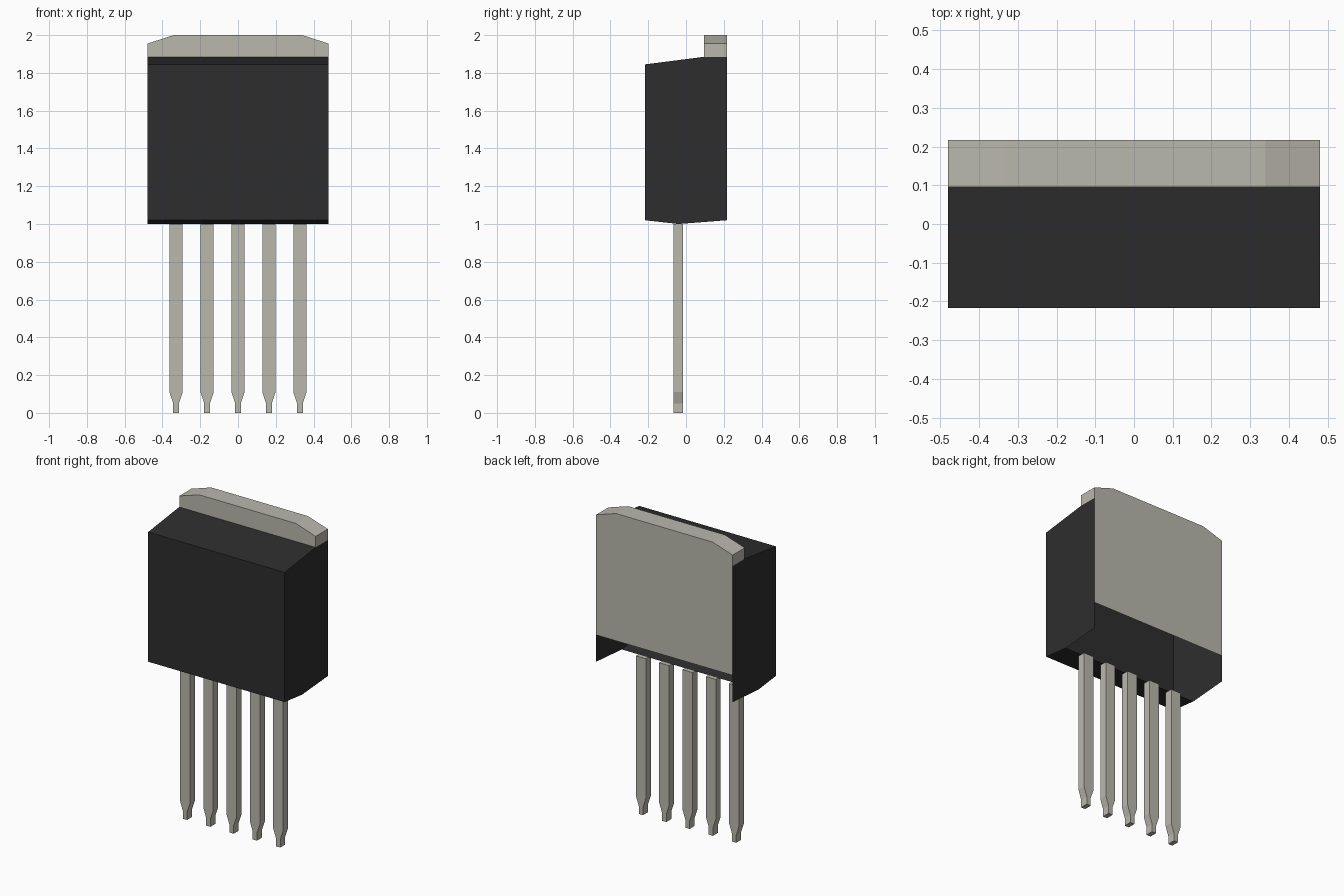
import bpy
import bmesh

cube = bpy.data.objects.get("Cube")
if cube:
    bpy.data.objects.remove(cube, do_unlink=True)


def make_material(name, rgb):
    mat = bpy.data.materials.new(name)
    mat.use_nodes = True
    colour = (*rgb, 1.0)
    mat.diffuse_color = colour
    mat.node_tree.nodes["Principled BSDF"].inputs["Base Color"].default_value = colour
    return mat


black = make_material("black plastic", (0.027, 0.027, 0.027))
metal = make_material("tinned metal", (0.49, 0.48, 0.42))


def prism(profile, start, end, place, skip=(), caps=(True, True)):
    """Sweep a closed profile from start to end, leaving out the sides in skip."""
    bm = bmesh.new()
    near = [bm.verts.new(place(u, v, start)) for u, v in profile]
    far = [bm.verts.new(place(u, v, end)) for u, v in profile]
    count = len(profile)
    for i in range(count):
        j = (i + 1) % count
        if i not in skip:
            bm.faces.new((near[i], near[j], far[j], far[i]))
    if caps[0]:
        bm.faces.new(near)
    if caps[1]:
        bm.faces.new(far[::-1])
    return bm, near, far


def finish(name, bm, mat):
    bmesh.ops.recalc_face_normals(bm, faces=bm.faces[:])
    mesh = bpy.data.meshes.new(name)
    bm.to_mesh(mesh)
    bm.free()
    mesh.materials.append(mat)
    obj = bpy.data.objects.new(name, mesh)
    bpy.context.collection.objects.link(obj)
    return obj


def along_x(u, v, w):
    return (w, u, v)


def along_y(u, v, w):
    return (u, w, v)


HALF, BACK, TAB_FRONT = 0.48, 0.217, 0.095
SHOULDER, PLATE_BOTTOM = 1.885, 1.19

# Hollow plastic body, open at the back and under the rear half
body_profile = [(-0.04, 1.0), (-BACK, 1.02), (-BACK, 1.845),
                (TAB_FRONT, SHOULDER), (BACK, SHOULDER), (BACK, 1.02)]
bm, _, _ = prism(body_profile, -HALF, HALF, along_x, skip=(3, 4, 5))
finish("plastic_body", bm, black)

# Metal tab with clipped corners, its back face running down behind the body
tab_profile = [(-HALF, SHOULDER), (HALF, SHOULDER), (HALF, 1.955),
               (0.34, 2.0), (-0.34, 2.0), (-HALF, 1.955)]
bm, near, far = prism(tab_profile, TAB_FRONT, BACK, along_y, skip=(0,))
seam = bm.edges.get((far[0], far[1]))
drop = bmesh.ops.extrude_edge_only(bm, edges=[seam])["geom"]
for item in drop:
    if isinstance(item, bmesh.types.BMVert):
        item.co.z = PLATE_BOTTOM
bmesh.ops.dissolve_edges(bm, edges=[seam], use_verts=False)
finish("metal_tab", bm, metal)

# Five leads with narrowed tips
right_side = [(0.015, 0.0), (0.015, 0.05), (0.035, 0.11), (0.035, 1.0)]
outline = right_side + [(-x, z) for x, z in reversed(right_side)]
for n in range(5):
    centre = (n - 2) * 0.164
    lead = [(x + centre, z) for x, z in outline]
    bm, _, _ = prism(lead, -0.065, -0.015, along_y)
    finish(f"lead_{n + 1}", bm, metal)
